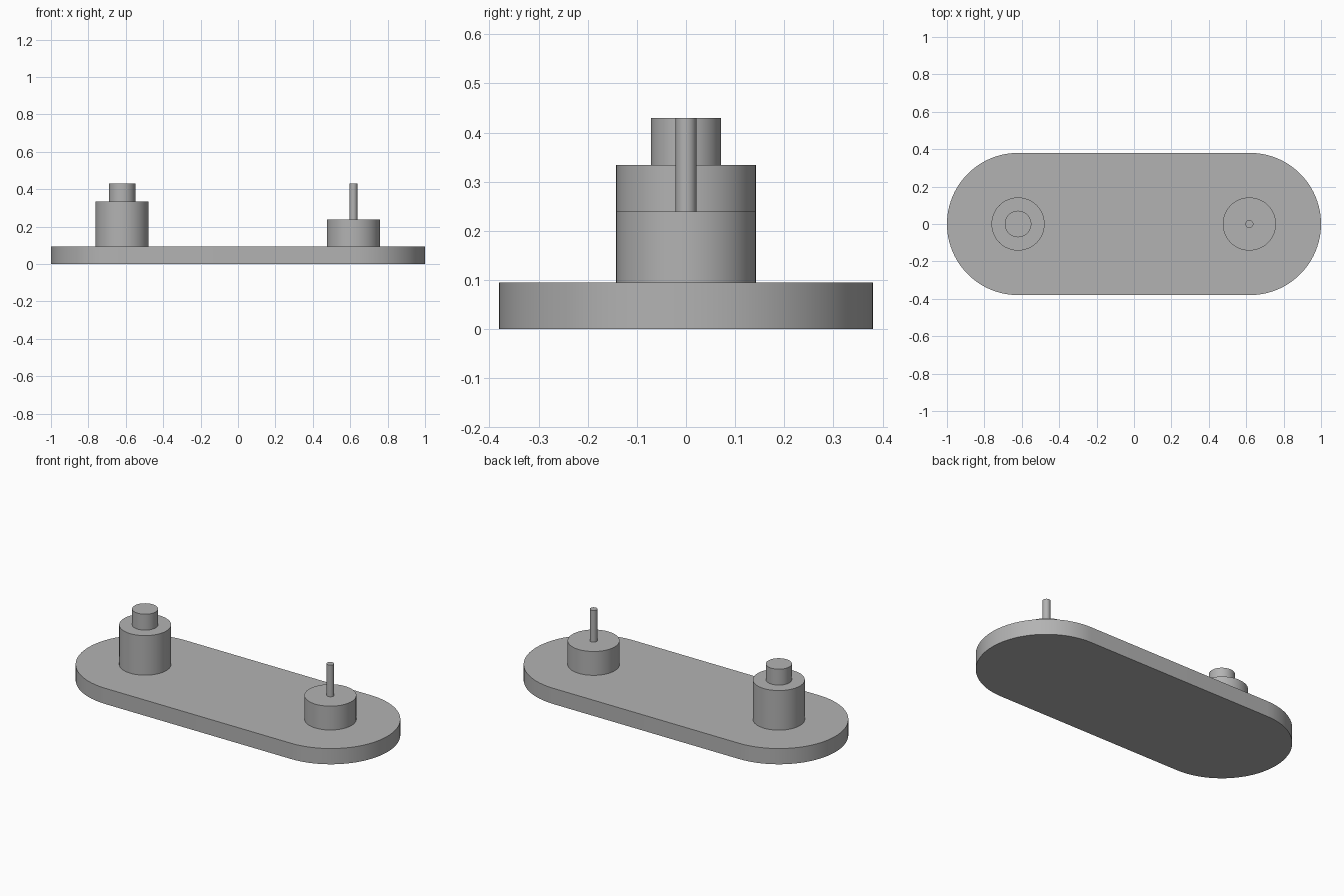
import bpy
import bmesh
from math import cos, sin, pi, radians

cube = bpy.data.objects.get("Cube")
if cube:
    bpy.data.objects.remove(cube, do_unlink=True)

# Main dimensions
END_X = 0.62
END_RADIUS = 0.38
PLATE_TOP = 0.095
BOSS_RADIUS = 0.142
PIN_TOP = 0.43

grey = bpy.data.materials.new("plain grey")
grey.use_nodes = True
colour = (0.45, 0.45, 0.45, 1)
grey.diffuse_color = colour
grey.node_tree.nodes["Principled BSDF"].inputs["Base Color"].default_value = colour


def arc(cx, radius, start, sweep, steps):
    return [(cx + radius * cos(start + sweep * i / steps),
             radius * sin(start + sweep * i / steps)) for i in range(steps)]


def prism(name, outline, bottom, top):
    """Extrude a closed outline upwards into a capped solid."""
    bm = bmesh.new()
    base = bm.faces.new([bm.verts.new((x, y, bottom)) for x, y in outline])
    result = bmesh.ops.extrude_face_region(bm, geom=[base], use_keep_orig=True)
    for v in result["geom"]:
        if isinstance(v, bmesh.types.BMVert):
            v.co.z = top
    bmesh.ops.recalc_face_normals(bm, faces=bm.faces)
    mesh = bpy.data.meshes.new(name)
    bm.to_mesh(mesh)
    bm.free()
    mesh.materials.append(grey)
    obj = bpy.data.objects.new(name, mesh)
    bpy.context.collection.objects.link(obj)
    bpy.ops.object.select_all(action="DESELECT")
    obj.select_set(True)
    bpy.context.view_layer.objects.active = obj
    bpy.ops.object.shade_smooth_by_angle(angle=radians(30))
    return obj


def cylinder(name, x, radius, bottom, top):
    return prism(name, arc(x, radius, 0, 2 * pi, 64), bottom, top)


# Base plate with two rounded ends
outline = []
for side, start in ((1, -pi / 2), (-1, pi / 2)):
    outline += arc(side * END_X, END_RADIUS, start, pi, 48)
    outline.append((side * END_X, side * END_RADIUS))
prism("base_plate", outline, 0, PLATE_TOP)

# A boss and its pin at each end
for side, x, boss_top, pin_radius in (("right", -END_X, 0.334, 0.071),
                                      ("left", END_X - 0.003, 0.239, 0.021)):
    cylinder(side + "_boss", x, BOSS_RADIUS, PLATE_TOP, boss_top)
    cylinder(side + "_pin", x, pin_radius, boss_top, PIN_TOP)
